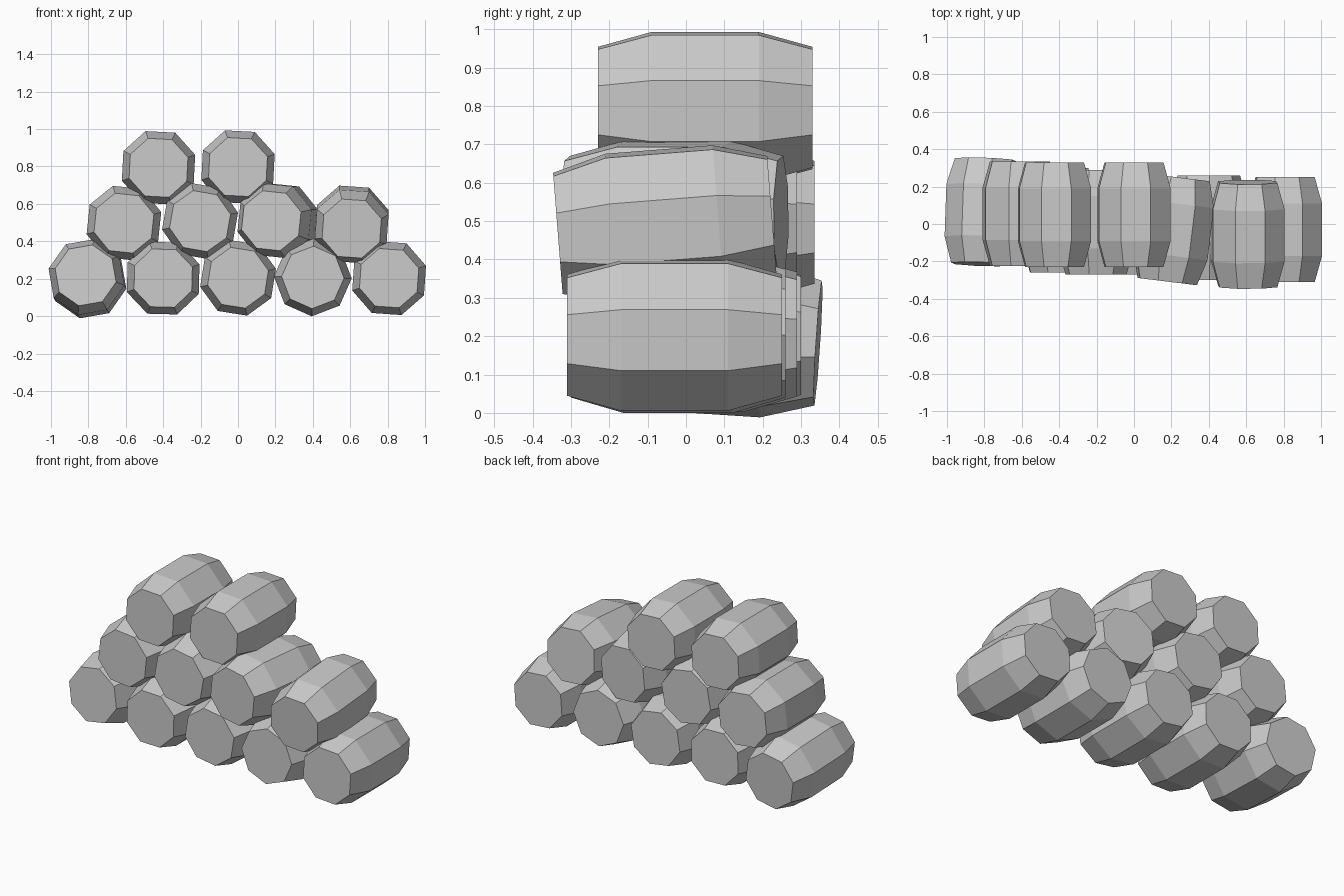
import bpy, bmesh
from math import cos, sin, pi, radians

if "Cube" in bpy.data.objects:
    bpy.data.objects.remove(bpy.data.objects["Cube"])

SIDES = 8
# barrel profile: (position along the axis, radius)
PROFILE = [(-0.28, 0.167), (-0.14, 0.208), (0.14, 0.208), (0.28, 0.167)]


def barrel(name, x, y, z, roll=0, yaw=0, pitch=0):
    """Eight-sided barrel lying along y."""
    bm = bmesh.new()
    rings = []
    for along, r in PROFILE:
        angles = [2 * pi * (i + 0.5) / SIDES + radians(roll) for i in range(SIDES)]
        rings.append([bm.verts.new((r * cos(a), along, r * sin(a))) for a in angles])
    for a, b in zip(rings, rings[1:]):
        for i in range(SIDES):
            j = (i + 1) % SIDES
            bm.faces.new((a[i], a[j], b[j], b[i]))
    bm.faces.new(rings[0])
    bm.faces.new(rings[-1][::-1])
    bmesh.ops.recalc_face_normals(bm, faces=bm.faces)
    mesh = bpy.data.meshes.new(name)
    bm.to_mesh(mesh)
    bm.free()
    ob = bpy.data.objects.new(name, mesh)
    ob.location = (x, y, z)
    ob.rotation_euler = (radians(pitch), 0, radians(yaw))
    bpy.context.collection.objects.link(ob)


# each barrel: x, y, z, roll, yaw, pitch
ROWS = {
    "bottom_barrel": [
        (-0.805, 0.065, 0.20, 10, -2, -3.7),
        (-0.40, 0.02, 0.203, -1.5, 0, 0),
        (0.0, 0.01, 0.205, -9, 0, 0),
        (0.40, -0.02, 0.207, 21, 0, 0),
        (0.808, -0.03, 0.203, -4, 0, 0),
    ],
    "middle_barrel": [
        (-0.61, 0.055, 0.497, -6, 0, 0),
        (-0.203, 0.01, 0.508, -10, 0, 0),
        (0.212, -0.03, 0.51, -6, -7, 0),
        (0.608, -0.055, 0.49, -4, 0, 4.5),
    ],
    "top_barrel": [
        (-0.425, 0.05, 0.793, -3, 0, 0),
        (0.0, 0.05, 0.797, -3, 0, 0),
    ],
}
for row, barrels in ROWS.items():
    for n, placement in enumerate(barrels, 1):
        barrel(f"{row}_{n}", *placement)
